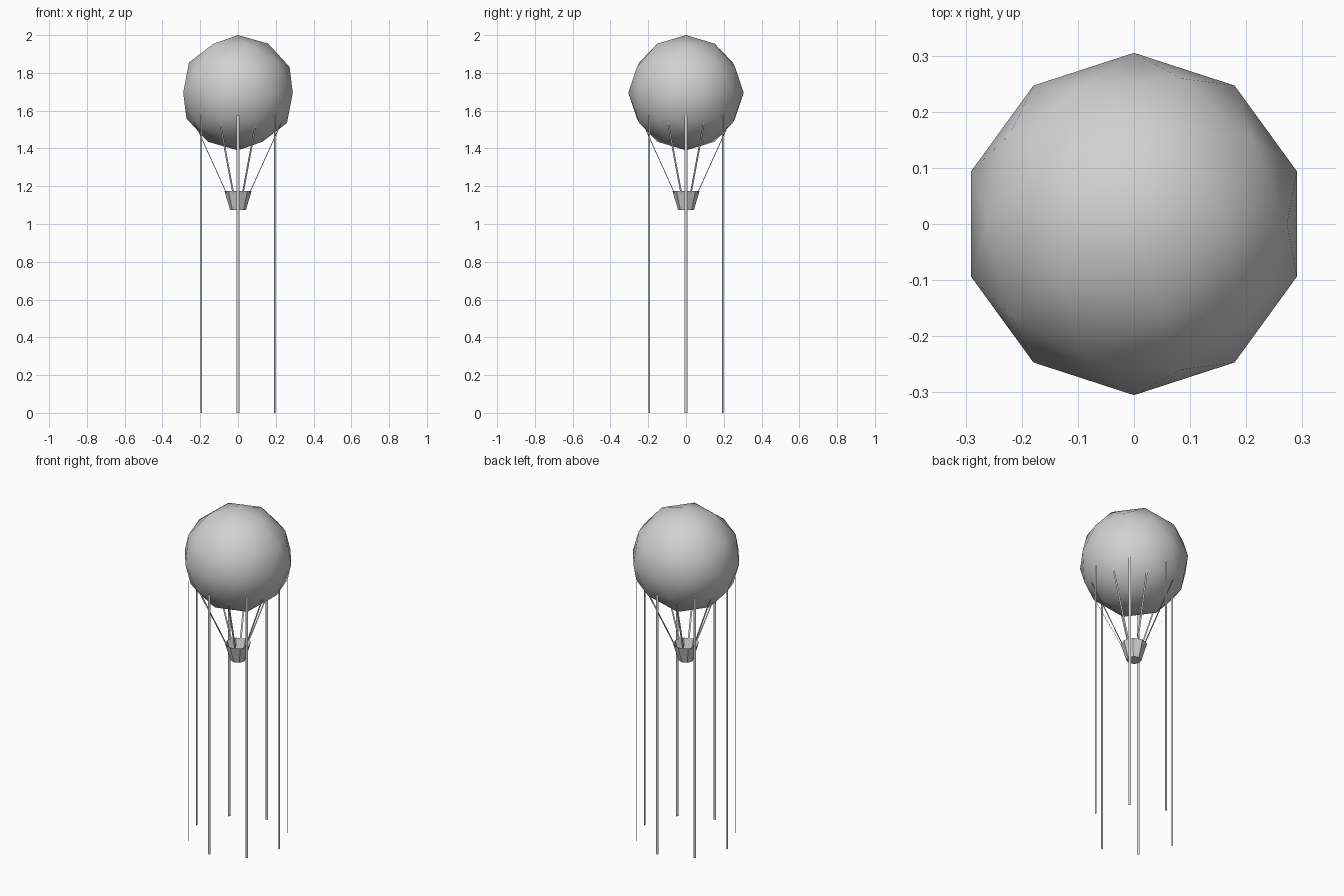
import bpy, bmesh, math
from mathutils import Vector

if "Cube" in bpy.data.objects:
    bpy.data.objects.remove(bpy.data.objects["Cube"])

grey = bpy.data.materials.new("plain_grey")
grey.diffuse_color = (0.64, 0.64, 0.64, 1)
grey.use_nodes = True
grey.node_tree.nodes["Principled BSDF"].inputs["Base Color"].default_value = grey.diffuse_color


def finish(name, bm):
    mesh = bpy.data.meshes.new(name)
    bm.to_mesh(mesh)
    bm.free()
    mesh.materials.append(grey)
    obj = bpy.data.objects.new(name, mesh)
    bpy.context.collection.objects.link(obj)
    return obj


def rope_ring(name, low, high, width, start):
    """Eight flat ribbons around z, each from low (radius, z) to high (radius, z)."""
    bm = bmesh.new()
    for i in range(8):
        a = math.radians(start + 45 * i)
        out = Vector((math.cos(a), math.sin(a), 0))
        side = Vector((-math.sin(a), math.cos(a), 0)) * width / 2
        p = out * low[0] + Vector((0, 0, low[1]))
        q = out * high[0] + Vector((0, 0, high[1]))
        bm.faces.new([bm.verts.new(v) for v in (p - side, p + side, q + side, q - side)])
    return finish(name, bm)


# Balloon: smooth low-poly ball
bm = bmesh.new()
bmesh.ops.create_icosphere(bm, subdivisions=2, radius=0.305)
bmesh.ops.translate(bm, verts=bm.verts, vec=(0, 0, 1.695))
for f in bm.faces:
    f.smooth = True
finish("balloon", bm)

# Basket: open eight-sided bucket, wider at the rim
bm = bmesh.new()
bmesh.ops.create_cone(bm, segments=8, radius1=0.042, radius2=0.072, depth=0.1,
                      cap_ends=True)
bmesh.ops.translate(bm, verts=bm.verts, vec=(0, 0, 1.125))
lid = [f for f in bm.faces if f.normal.z > 0.9]
bmesh.ops.delete(bm, geom=lid, context='FACES_ONLY')
finish("basket", bm)

# Ropes holding the basket, and long tethers down to the ground
rope_ring("basket_ropes", (0.067, 1.165), (0.25, 1.54), 0.01, 22.5)
rope_ring("ground_tethers", (0.275, 0), (0.275, 1.575), 0.014, 0)
